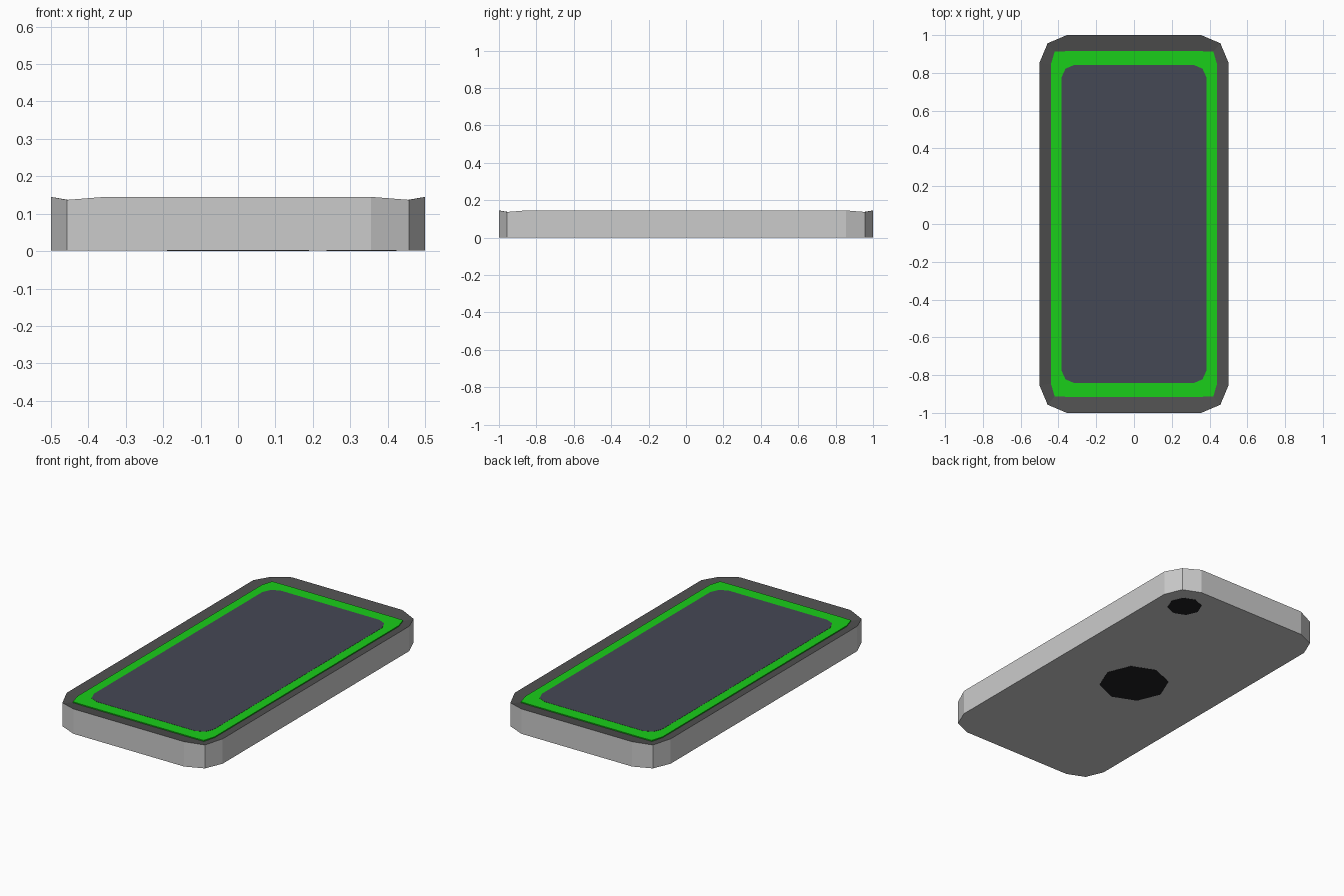
import bpy, bmesh, math

if "Cube" in bpy.data.objects:
    bpy.data.objects.remove(bpy.data.objects["Cube"])


def material(name, color):
    m = bpy.data.materials.new(name)
    m.diffuse_color = (*color, 1)
    m.use_nodes = True
    m.node_tree.nodes["Principled BSDF"].inputs["Base Color"].default_value = m.diffuse_color
    return m


GREEN = material("green", (0.01, 0.62, 0.01))
SCREEN = material("slate", (0.06, 0.065, 0.09))
DARK = material("dark_grey", (0.08, 0.08, 0.08))
BLACK = material("black", (0.015, 0.015, 0.017))


def outline(corner):
    """Mirror one corner (x, y, z points, top to side) into a closed clockwise loop."""
    loop = []
    for sx, sy in ((1, 1), (1, -1), (-1, -1), (-1, 1)):
        pts = [(sx * x, sy * y, z) for x, y, z in corner]
        loop += pts if sx * sy > 0 else pts[::-1]
    return loop


def flat(corner, z):
    return outline([(x, y, z) for x, y in corner])


def build(name, loops, mats, bands=None, capped=True):
    """Skin a stack of loops; bands picks the material slot of each strip."""
    bm = bmesh.new()
    rings = [[bm.verts.new(p) for p in loop] for loop in loops]
    n = len(rings[0])
    pairs = list(zip(rings, rings[1:]))
    if not capped:
        pairs.append((rings[-1], rings[0]))
    for k, (a, b) in enumerate(pairs):
        for i in range(n):
            j = (i + 1) % n
            f = bm.faces.new((a[i], a[j], b[j], b[i]))
            f.material_index = bands[k] if bands else 0
    if capped:
        bm.faces.new(rings[0])
        bm.faces.new(rings[-1]).material_index = bands[-1] if bands else 0
    bmesh.ops.recalc_face_normals(bm, faces=bm.faces)
    mesh = bpy.data.meshes.new(name)
    bm.to_mesh(mesh)
    bm.free()
    for m in mats:
        mesh.materials.append(m)
    obj = bpy.data.objects.new(name, mesh)
    bpy.context.collection.objects.link(obj)
    return obj


CASE = [(0.355, 1.0), (0.457, 0.957), (0.5, 0.855)]
BEZEL = [(0.35, 0.915), (0.42, 0.913), (0.44, 0.845)]
GLASS = [(0.315, 0.843), (0.363, 0.822), (0.385, 0.773)]

# Case with a dark rim dipping inward, lower at the corner points
rim = outline([(*CASE[0], 0.145), (*CASE[1], 0.137), (*CASE[2], 0.145)])
build("case", [flat(CASE, 0.001), rim, flat(BEZEL, 0.131)], [None, DARK], [0, 1, 1])

# Green frame around the screen
build("screen_frame", [flat(BEZEL, 0.130), flat(BEZEL, 0.137),
                       flat(GLASS, 0.137), flat(GLASS, 0.130)], [GREEN], capped=False)

# Screen
build("screen", [flat(GLASS, 0.130), flat(GLASS, 0.138)], [SCREEN])


# Octagonal discs on the underside
def disc(name, x, y, r):
    ring = [(x + r * math.cos(i * math.pi / 4), y + r * math.sin(i * math.pi / 4)) for i in range(8)]
    build(name, [[(*p, z) for p in ring] for z in (0.0, 0.004)], [BLACK])


disc("back_badge", 0, 0, 0.19)
disc("camera_lens", 0.33, 0.825, 0.094)
